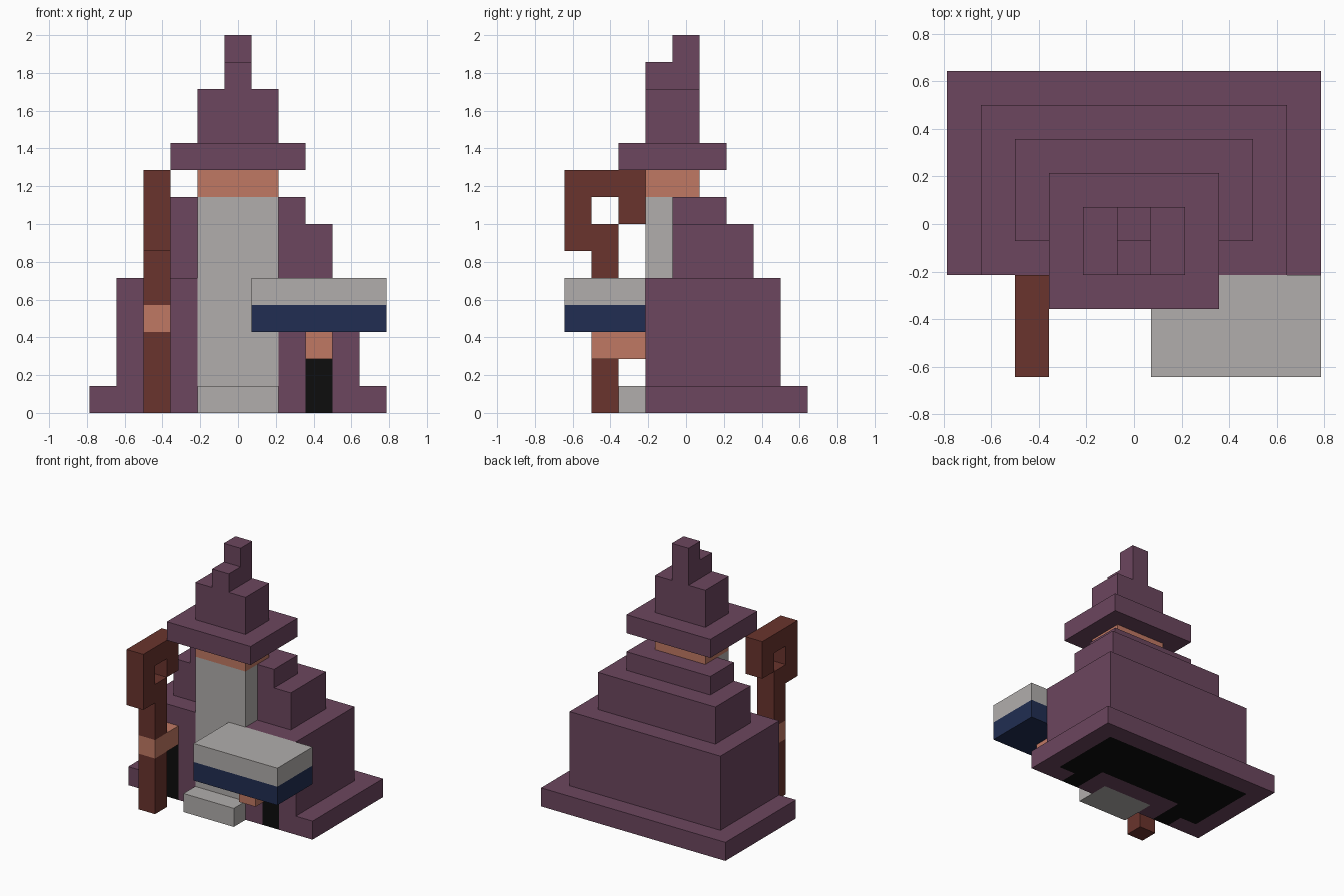
import bpy
import bmesh
from mathutils import Matrix, Vector

U = 1 / 7  # size of one block

default = bpy.data.objects.get("Cube")
if default:
    bpy.data.objects.remove(default, do_unlink=True)


def material(name, r, g, b):
    m = bpy.data.materials.new(name)
    m.use_nodes = True
    m.diffuse_color = (r, g, b, 1)
    bsdf = m.node_tree.nodes["Principled BSDF"]
    bsdf.inputs["Base Color"].default_value = (r, g, b, 1)
    bsdf.inputs["Roughness"].default_value = 0.9
    return m


PURPLE = material("plum cloth", 0.15, 0.061, 0.112)
SKIN = material("skin", 0.53, 0.19, 0.127)
GREY = material("pale grey", 0.44, 0.423, 0.413)
BROWN = material("brown wood", 0.144, 0.034, 0.026)
NAVY = material("navy cover", 0.015, 0.027, 0.084)
BLACK = material("black lining", 0.004, 0.004, 0.004)


def part(name, mat, *boxes):
    """One object made of boxes, each (x0, x1, y0, y1, z0, z1) in blocks."""
    bm = bmesh.new()
    for x0, x1, y0, y1, z0, z1 in boxes:
        size = Vector((x1 - x0, y1 - y0, z1 - z0)) * U
        centre = Vector((x0 + x1, y0 + y1, z0 + z1)) * U / 2
        bmesh.ops.create_cube(bm, size=1, matrix=Matrix.Translation(centre)
                              @ Matrix.Diagonal(size).to_4x4())
    mesh = bpy.data.meshes.new(name)
    bm.to_mesh(mesh)
    bm.free()
    mesh.materials.append(mat)
    obj = bpy.data.objects.new(name, mesh)
    bpy.context.scene.collection.objects.link(obj)
    return obj


def slab(w, y0, y1, z0, z1):
    """Box centred on x with half width w."""
    return (-w, w, y0, y1, z0, z1)


# Hem of the robe, a frame around the dark lining
part("robe_hem_back", PURPLE, slab(5.5, 3.5, 4.5, 0, 1))
part("robe_hem_inner_front", PURPLE, slab(2.5, -.5, .5, 0, 1))

# Robe sides and front panels; the sleeve gap is taller on the right
for side, s, gap in (("left", 1, 2), ("right", -1, 3)):
    def span(a, b):
        return (a, b) if s > 0 else (-b, -a)
    part("robe_hem_" + side, PURPLE,
         (*span(4.5, 5.5), -1.5, 3.5, 0, 1))
    part("robe_front_" + side, PURPLE,
         (*span(1.5, 2.5), -1.5, -.5, 0, 5),
         (*span(3.5, 4.5), -1.5, -.5, 0, 5),
         (*span(2.5, 3.5), -1.5, -.5, gap, 5))
    part("leg_" + side, BLACK,
         (*span(2.5, 3.5), -1.5, -.5, 0, gap))
    part("lining_" + side, BLACK, (*span(2.5, 4.5), -.5, .5, 0, 1))

part("lining", BLACK, slab(4.5, .5, 3.5, 0, 1))

# Body and shoulders
part("robe_body", PURPLE, slab(4.5, -.5, 3.5, 1, 5))
part("robe_chest", PURPLE, slab(3.5, -.5, 2.5, 5, 7))
part("robe_collar", PURPLE, slab(2.5, -.5, 1.5, 7, 8))

# Beard, face and hat
part("beard", GREY, slab(1.5, -1.5, -.5, 0, 8))
part("beard_tip", GREY, slab(1.5, -2.5, -1.5, 0, 1))
part("face", SKIN, slab(1.5, -1.5, .5, 8, 9))
part("hat_brim", PURPLE, slab(2.5, -2.5, 1.5, 9, 10))
part("hat_crown", PURPLE, slab(1.5, -1.5, .5, 10, 12))
part("hat_fold", PURPLE, slab(.5, -1.5, .5, 12, 13))
part("hat_tip", PURPLE, slab(.5, -.5, .5, 13, 14))

# Hands
part("left_hand", SKIN, (2.5, 3.5, -3.5, -1.5, 2, 3))
part("right_hand", SKIN, (-3.5, -2.5, -3.5, -1.5, 3, 4))

# Open-topped book resting on the left hand
part("book_cover", NAVY, (.5, 5.5, -4.5, -1.5, 3, 4))
part("book_pages", GREY, (.5, 5.5, -4.5, -1.5, 4, 5))

# Staff with a curled head
rod = (-3.5, -2.5)
part("staff_lower", BROWN, (*rod, -3.5, -2.5, 0, 3))
part("staff_upper", BROWN, (*rod, -3.5, -2.5, 4, 7))
part("staff_curl", BROWN,
     (*rod, -4.5, -3.5, 6, 8),
     (*rod, -4.5, -1.5, 8, 9),
     (*rod, -2.5, -1.5, 7, 8))
